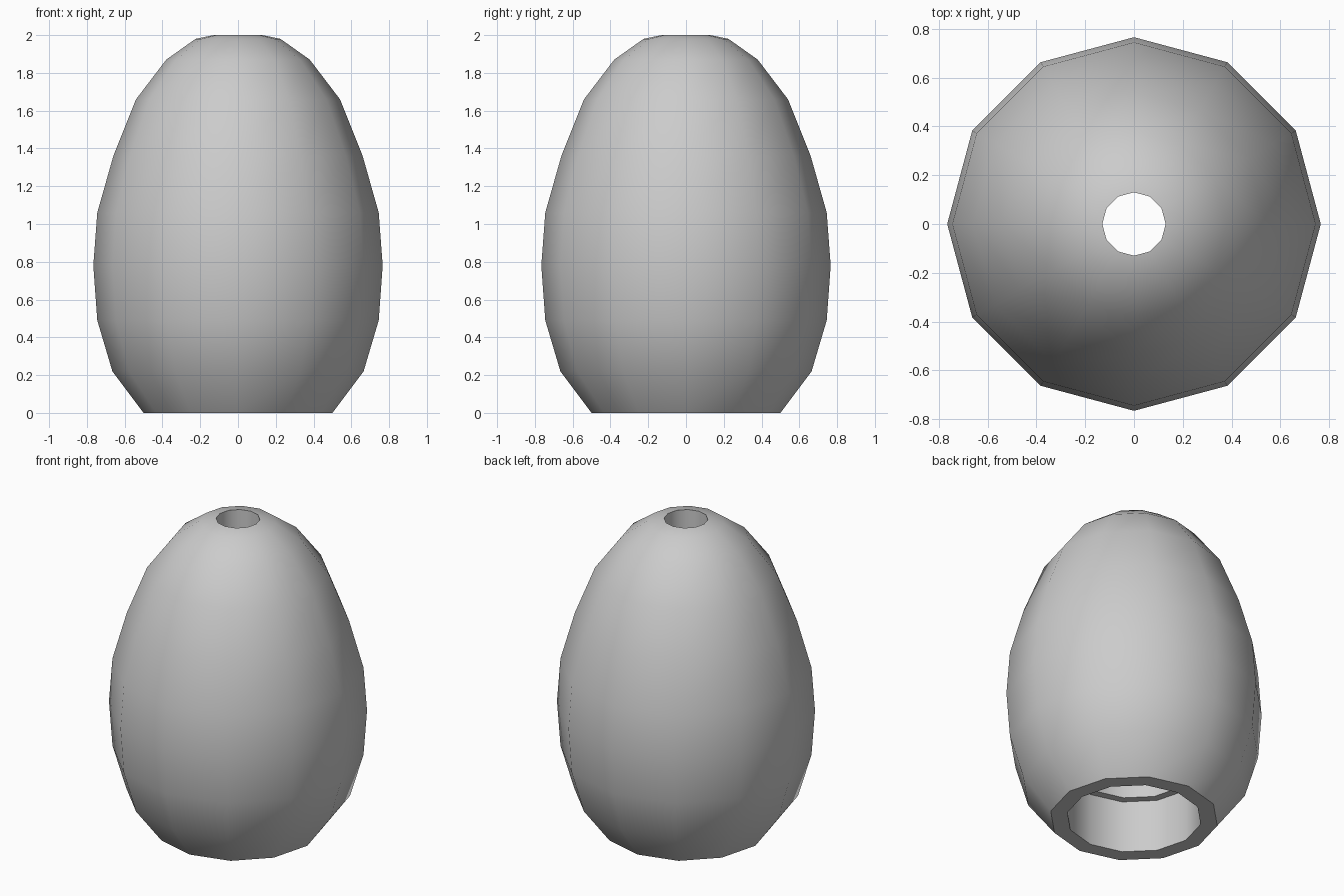
import bpy, bmesh, math

if "Cube" in bpy.data.objects:
    bpy.data.objects.remove(bpy.data.objects["Cube"])

SIDES = 12

# Closed cross-section (radius, height)
outer = [(0.50, 0), (0.665, 0.22), (0.745, 0.49), (0.766, 0.78), (0.745, 1.06),
         (0.66, 1.36), (0.54, 1.66), (0.38, 1.87), (0.225, 1.98), (0.13, 2.0)]
# Stepped bore: narrow top hole, wide chamber, shallow recess at the base
bore = [(0.13, 1.62), (0.35, 1.62), (0.35, 0.34), (0.40, 0.34), (0.40, 0)]
profile = outer + bore

# Lathe the section around z
bm = bmesh.new()
rings = []
for r, z in profile:
    rings.append([bm.verts.new((r * math.cos(2 * math.pi * i / SIDES),
                                r * math.sin(2 * math.pi * i / SIDES), z))
                  for i in range(SIDES)])
for a, b in zip(rings, rings[1:] + rings[:1]):
    for i in range(SIDES):
        j = (i + 1) % SIDES
        bm.faces.new((a[i], a[j], b[j], b[i]))
bmesh.ops.recalc_face_normals(bm, faces=bm.faces)

mesh = bpy.data.meshes.new("egg_shell")
bm.to_mesh(mesh)
bm.free()
shell = bpy.data.objects.new("egg_shell", mesh)
bpy.context.collection.objects.link(shell)

# Smooth sides, sharp rims
bpy.context.view_layer.objects.active = shell
shell.select_set(True)
bpy.ops.object.shade_smooth_by_angle(angle=math.radians(40))
